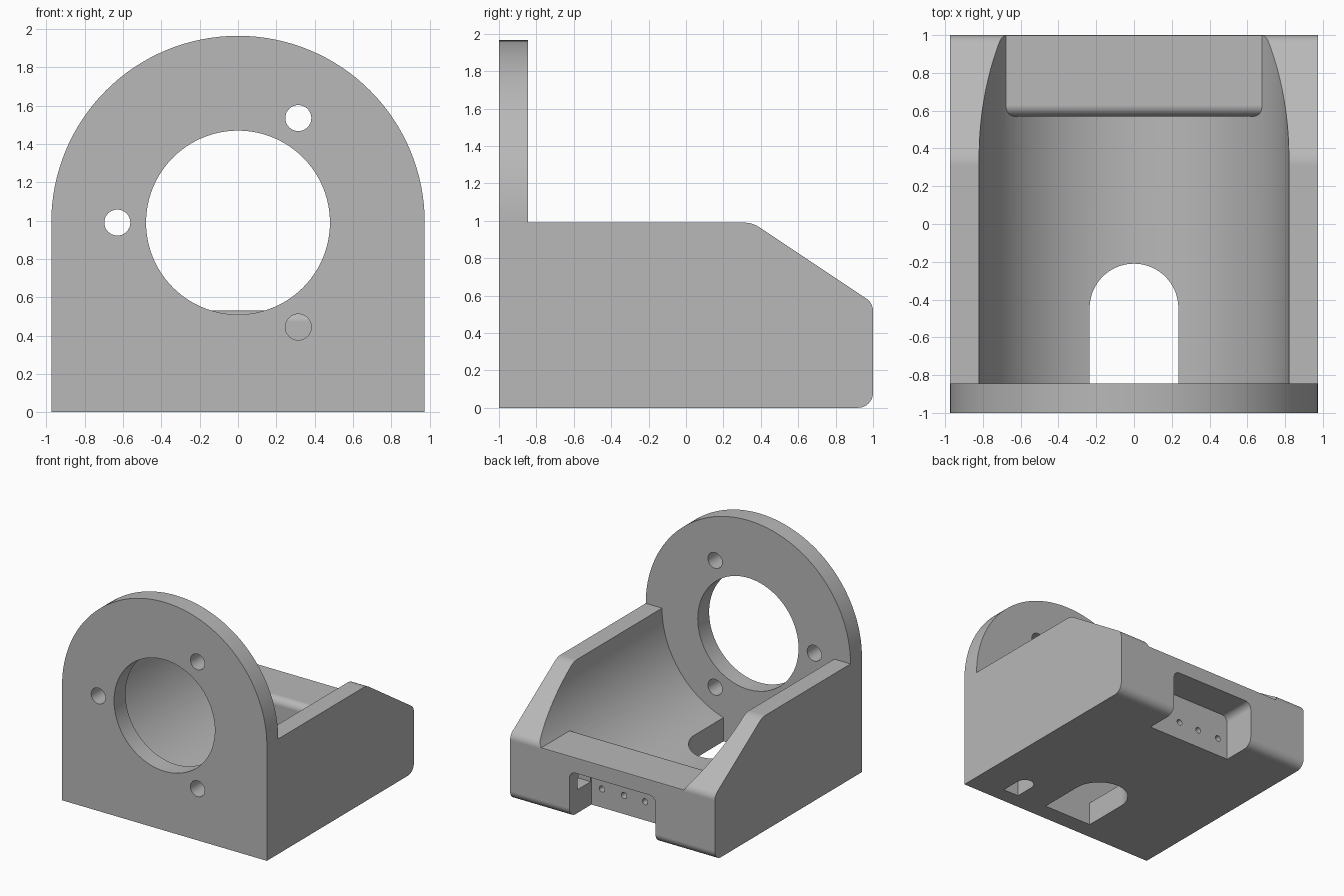
import bpy, bmesh, math
from mathutils import Vector

if "Cube" in bpy.data.objects:
    bpy.data.objects.remove(bpy.data.objects["Cube"], do_unlink=True)

HALF, AXIS_Z, FLANGE = 0.975, 0.99, -0.845   # half width, bore height, flange rear

grey = bpy.data.materials.new("plain grey")
grey.use_nodes = True
grey.diffuse_color = (0.48, 0.48, 0.48, 1)
grey.node_tree.nodes["Principled BSDF"].inputs["Base Color"].default_value = (0.48, 0.48, 0.48, 1)


def rounded(corners, steps=10):
    """Outline from (u, v[, radius]) corners, with each radius turned into an arc."""
    pts, n = [], len(corners)
    for i, c in enumerate(corners):
        p = Vector(c[:2])
        if len(c) < 3:
            pts.append(p)
            continue
        a = (Vector(corners[i - 1][:2]) - p).normalized()
        b = (Vector(corners[(i + 1) % n][:2]) - p).normalized()
        half = a.angle(b) / 2
        centre = p + (a + b).normalized() * c[2] / math.sin(half)
        s = p + a * c[2] / math.tan(half) - centre
        e = p + b * c[2] / math.tan(half) - centre
        start = math.atan2(s.y, s.x)
        sweep = (math.atan2(e.y, e.x) - start + math.pi) % math.tau - math.pi
        for k in range(steps + 1):
            t = start + sweep * k / steps
            pts.append(centre + c[2] * Vector((math.cos(t), math.sin(t))))
    return [p for i, p in enumerate(pts) if (p - pts[i - 1]).length > 1e-4]


def circle(u, v, r, n):
    return [Vector((u + r * math.cos(math.tau * k / n), v + r * math.sin(math.tau * k / n)))
            for k in range(n)]


def prism(name, outline, axis, lo, hi):
    """Extrude an outline along an axis between two positions."""
    place = {"X": lambda p, d: (d, p.x, p.y),
             "Y": lambda p, d: (p.x, d, p.y),
             "Z": lambda p, d: (p.x, p.y, d)}[axis]
    bm = bmesh.new()
    ends = [[bm.verts.new(place(p, d)) for p in outline] for d in (lo, hi)]
    for ring in ends:
        bm.faces.new(ring)
    for i in range(len(outline)):
        bm.faces.new((ends[0][i - 1], ends[0][i], ends[1][i], ends[1][i - 1]))
    bmesh.ops.recalc_face_normals(bm, faces=bm.faces)
    mesh = bpy.data.meshes.new(name)
    bm.to_mesh(mesh)
    bm.free()
    mesh.materials.append(grey)
    ob = bpy.data.objects.new(name, mesh)
    bpy.context.collection.objects.link(ob)
    return ob


def box(name, x0, x1, y0, y1, z0, z1):
    return prism(name, rounded([(x0, y0), (x1, y0), (x1, y1), (x0, y1)]), "Z", z0, z1)


def combine(target, tool, operation="DIFFERENCE"):
    mod = target.modifiers.new("join", "BOOLEAN")
    mod.operation, mod.solver, mod.object = operation, "EXACT", tool
    bpy.context.view_layer.objects.active = target
    bpy.ops.object.modifier_apply(modifier=mod.name)
    bpy.data.objects.remove(tool, do_unlink=True)


# Cradle block with a sloped, rounded rear
bracket = prism("bracket", rounded([
    (-1, 0), (1, 0, 0.08), (1, 0.56, 0.08), (0.355, AXIS_Z, 0.15), (-1, AXIS_Z)]),
    "X", -HALF, HALF)

# Arched front flange
top = AXIS_Z + HALF
flange = prism("flange", rounded([
    (-HALF, 0), (HALF, 0), (HALF, top, HALF), (-HALF, top, HALF)], 32), "Y", -1, FLANGE)
combine(bracket, flange, "UNION")

# Round trough, stopped by a shelf with a rounded lip
trough = prism("trough", circle(0, AXIS_Z, 0.82, 128), "Y", FLANGE, 1.2)
shelf = prism("shelf", rounded([
    (0.57, -0.5), (1.5, -0.5), (1.5, 0.53), (0.57, 0.53, 0.06)]), "X", -1.5, 1.5)
combine(trough, shelf)
combine(bracket, trough)

# Flange bore and three bolt holes
combine(bracket, prism("bore", circle(0, AXIS_Z, 0.48, 96), "Y", -1.1, -0.8))
for angle in (60, 180, 300):
    a = math.radians(angle)
    combine(bracket, prism("bolt_hole", circle(
        0.63 * math.cos(a), AXIS_Z + 0.63 * math.sin(a), 0.068, 32), "Y", -1.1, -0.8))

# Round-ended floor opening
combine(bracket, prism("floor_slot", rounded([
    (-0.235, FLANGE), (0.235, FLANGE), (0.235, -0.21, 0.235), (-0.235, -0.21, 0.235)], 16),
    "Z", -0.1, 0.6))

# Rear notch with rounded upper corners
combine(bracket, prism("rear_notch", rounded([
    (-0.41, -0.1), (0.41, -0.1), (0.41, 0.4, 0.06), (-0.41, 0.4, 0.06)]), "Y", 0.7, 1.1))

# Row of small holes in the notch wall
for x in (-0.31, -0.1, 0.1, 0.31):
    combine(bracket, prism("pin_hole", circle(x, 0.16, 0.026, 20), "Y", 0.6, 0.75))

# Cable passage from the underside slot to the side of the notch
combine(bracket, prism("cable_slot", rounded([
    (0.52, -0.86), (0.67, -0.86), (0.67, -0.61, 0.074), (0.52, -0.61, 0.074)]),
    "Z", -0.1, 0.29))
combine(bracket, box("cable_channel", 0.53, 0.66, -0.8, 0.88, 0.15, 0.28))
combine(bracket, box("cable_outlet", 0.35, 0.65, 0.71, 0.89, 0.2, 0.37))

# Smooth the curved walls, keep edges crisp
bpy.ops.object.select_all(action="DESELECT")
bracket.select_set(True)
bpy.context.view_layer.objects.active = bracket
bpy.ops.object.shade_smooth_by_angle(angle=math.radians(30))
weighted = bracket.modifiers.new("weighted normals", "WEIGHTED_NORMAL")
weighted.keep_sharp = True
